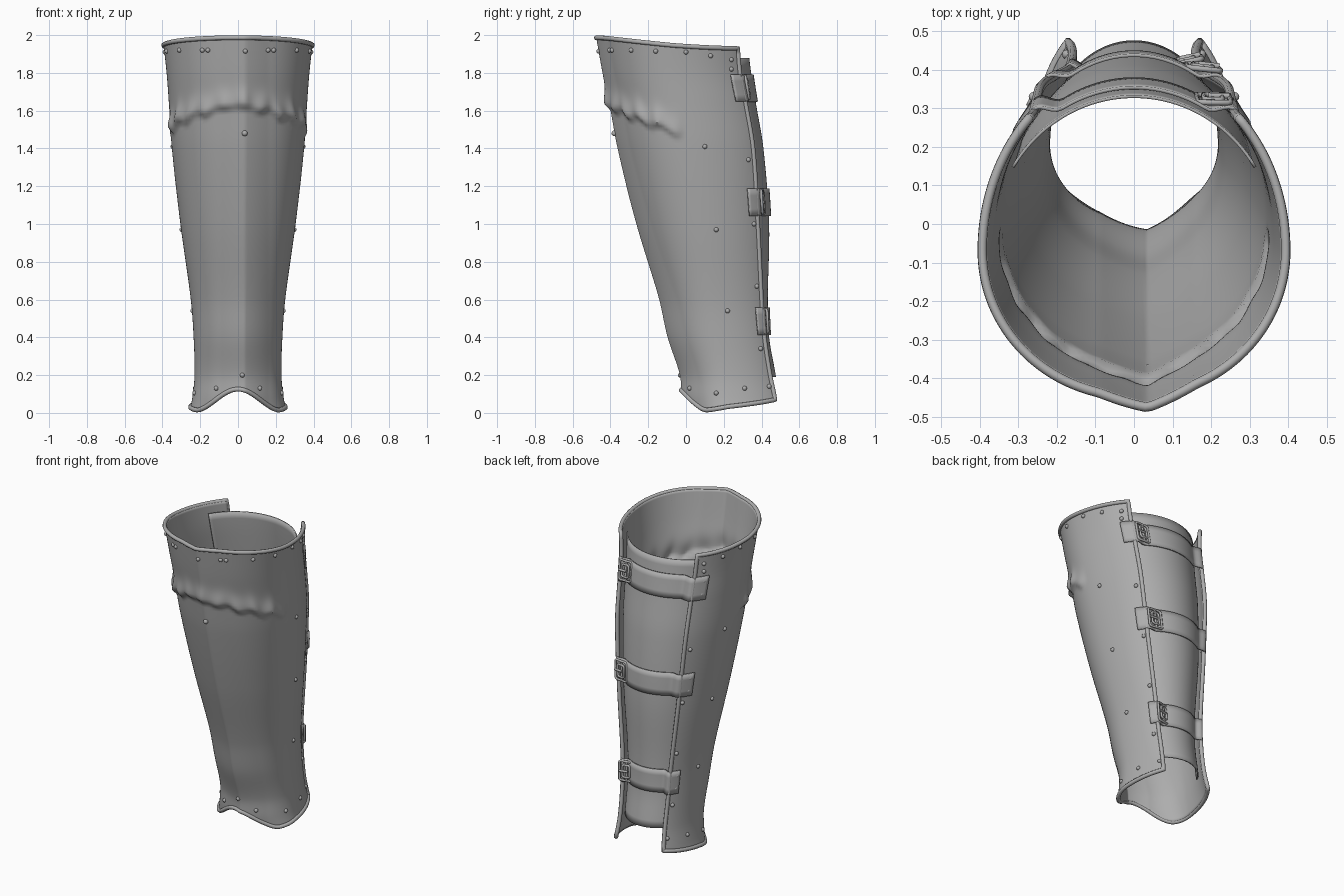
import bpy, math
from mathutils import Vector, Matrix

if "Cube" in bpy.data.objects:
    bpy.data.objects.remove(bpy.data.objects["Cube"])

steel = bpy.data.materials.new("steel grey")
steel.diffuse_color = (0.42, 0.42, 0.42, 1)
steel.use_nodes = True
steel.node_tree.nodes["Principled BSDF"].inputs["Base Color"].default_value = steel.diffuse_color
EDGE = math.radians(136)          # angle from the shin ridge to the plate's rear edges

# height: shin y, widest y, plate edge y, back panel y, half width
ROWS = [(0.0, 0.0, 0.22, 0.485, 0.50, 0.258), (0.08, -0.02, 0.22, 0.47, 0.49, 0.242),
        (0.2, -0.03, 0.21, 0.445, 0.475, 0.23), (0.4, -0.095, 0.18, 0.415, 0.44, 0.235),
        (0.6, -0.14, 0.15, 0.40, 0.433, 0.25), (1.0, -0.26, 0.09, 0.38, 0.44, 0.305),
        (1.4, -0.36, 0.02, 0.355, 0.41, 0.35), (1.64, -0.405, -0.02, 0.315, 0.37, 0.366),
        (1.8, -0.44, -0.05, 0.285, 0.345, 0.378), (2.0, -0.475, -0.07, 0.27, 0.32, 0.40)]


def section(z):
    """Smoothly interpolated section values at height z."""
    z = min(max(z, 0), 1.999)
    i = max(k for k in range(len(ROWS) - 1) if ROWS[k][0] <= z)
    a, b = ROWS[i], ROWS[i + 1]
    p, q = ROWS[max(i - 1, 0)], ROWS[min(i + 2, len(ROWS) - 1)]
    h = b[0] - a[0]
    t = (z - a[0]) / h
    out = []
    for k in range(1, 6):
        m0 = (b[k] - p[k]) / (b[0] - p[0]) * h
        m1 = (q[k] - a[k]) / (q[0] - a[0]) * h
        out.append((2*t**3 - 3*t*t + 1) * a[k] + (t**3 - 2*t*t + t) * m0
                   + (3*t*t - 2*t**3) * b[k] + (t**3 - t*t) * m1)
    return out


def plate_point(a, z):
    yf, yc, ye, yl, w = section(z)
    c = math.cos(a)
    x = w * math.sin(a)
    y = yc - (yc - yf - 0.025) * c if c > 0 else yc + (ye - yc) * c / math.cos(EDGE)
    if c > 0:                     # shin ridge
        y -= 0.03 * max(0, 1 - abs(x - 0.035) / 0.13) ** 1.2
    # crumpled fold below the knee
    s = abs(a) / 1.4
    if s < 1.1:
        d = z - (1.635 - 0.14 * s ** 1.3 + 0.012 * math.sin(a * 17) * min(1, s * 3))
        f = math.exp(-(d / 0.07) ** 2) if d > 0 else max(0, 1 + d / 0.03)
        f *= 0.022 * min(1, (1.1 - s) * 6) * (1 + 0.25 * math.sin(a * 23))
        x += f * math.sin(a)
        y -= f * c
    return Vector((x, y, z))


def panel_point(a, z):
    yf, yc, ye, yl, w = section(z)
    return Vector((0.97 * w * math.sin(a), yc - (yl - yc) * math.cos(a), z))


def strap_point(a, z):
    """Lies on the plate near its edges and on the panel between them."""
    d = math.degrees(abs(a - math.pi))
    t = min(max((d - 30) / 14, 0), 1)
    t = t * t * (3 - 2 * t)
    p = panel_point(a, z).lerp(plate_point(a, z), t)
    _, yc, _, _, _ = section(z)
    return p + Vector((p.x, p.y - yc, 0)).normalized() * 0.012


def bottom(a):
    a = abs(a)
    if a < 1.0:
        return 0.07 + 0.055 * math.cos(math.pi * a / 1.0)
    return 0.015 + 0.055 * ((a - 1.0) / (EDGE - 1.0)) ** 1.3


def top(a):
    return 1.986 - 0.056 * (0.5 - 0.5 * math.cos(a * 180 / 136)) ** 1.1


def finish(ob):
    ob.data.materials.append(steel)
    return ob


def sheet(name, fn, a0, a1, lo, hi, na, nz, thick):
    verts, faces = [], []
    for j in range(nz + 1):
        for i in range(na + 1):
            a = a0 + (a1 - a0) * i / na
            verts.append(fn(a, lo(a) + (hi(a) - lo(a)) * j / nz))
    for j in range(nz):
        for i in range(na):
            k = j * (na + 1) + i
            faces.append((k, k + 1, k + na + 2, k + na + 1))
    me = bpy.data.meshes.new(name)
    me.from_pydata(verts, [], faces)
    ob = bpy.data.objects.new(name, me)
    bpy.context.collection.objects.link(ob)
    mod = ob.modifiers.new("thickness", "SOLIDIFY")
    mod.thickness = thick
    mod.offset = -1
    bpy.context.view_layer.objects.active = ob
    ob.select_set(True)
    bpy.ops.object.shade_smooth_by_angle(angle=math.radians(40))
    ob.select_set(False)
    return finish(ob)


def tube(name, paths, r):
    cu = bpy.data.curves.new(name, "CURVE")
    cu.dimensions = "3D"
    cu.bevel_depth = r
    cu.bevel_resolution = 2
    cu.use_fill_caps = True
    for pts, closed in paths:
        sp = cu.splines.new("POLY")
        sp.points.add(len(pts) - 1)
        for q, p in zip(sp.points, pts):
            q.co = (*p, 1)
        sp.use_cyclic_u = closed
    ob = bpy.data.objects.new(name, cu)
    bpy.context.collection.objects.link(ob)
    return finish(ob)


# shin plate and the panel closing its back
sheet("shin_plate", plate_point, -EDGE, EDGE, bottom, top, 130, 110, 0.012)
sheet("back_panel", panel_point, math.radians(122), math.radians(238),
      lambda a: 0.19, lambda a: 1.88, 40, 40, 0.008)

# rolled rim round the plate
N = 130
angs = [-EDGE + 2 * EDGE * i / N for i in range(N + 1)]
rim = [plate_point(a, bottom(a)) for a in angs]
rim += [plate_point(EDGE, 0.07 + 1.86 * i / 60) for i in range(1, 60)]
rim += [plate_point(a, top(a)) for a in reversed(angs)]
rim += [plate_point(-EDGE, 1.93 - 1.86 * i / 60) for i in range(1, 60)]
tube("rolled_rim", [(rim, True)], 0.0125)

# straps with buckles on the right-hand side
for n, z in enumerate((1.72, 1.115, 0.485), 1):
    sheet(f"strap_{n}", strap_point, math.radians(127), math.radians(236),
          lambda a: z - 0.072, lambda a: z + 0.072, 50, 4, 0.009)
    a = math.radians(147)
    c = strap_point(a, z)
    u = (strap_point(a + 0.06, z) - strap_point(a - 0.06, z)).normalized()
    v = (strap_point(a, z + 0.06) - strap_point(a, z - 0.06)).normalized()
    nrm = u.cross(v).normalized()
    c = c + nrm * 0.014

    def at(s, t, h=0):
        return c + u * s + v * t + nrm * h

    def frame(s0, s1, t, h=0):
        k = 0.008
        return [at(s0 + k, -t, h), at(s1 - k, -t, h), at(s1, -t + k, h), at(s1, t - k, h),
                at(s1 - k, t, h), at(s0 + k, t, h), at(s0, t - k, h), at(s0, -t + k, h)]

    tube(f"buckle_{n}", [(frame(-0.045, 0.04, 0.06), True), (frame(-0.025, 0.022, 0.038, 0.004), True),
                         ([at(0, -0.06), at(0, 0.06)], False),
                         ([at(-0.045, 0, 0.008), at(0.01, 0, 0.008)], False)], 0.0075)


def rivet(name, a, z, r=0.0125):
    bpy.ops.mesh.primitive_uv_sphere_add(segments=12, ring_count=8, radius=r)
    ob = bpy.context.object
    ob.name = name
    ob.location = plate_point(a, z)
    bpy.ops.object.shade_smooth()
    ob.select_set(False)
    finish(ob)


def angle_at(y, z):
    """Angle on the plate whose depth is y."""
    lo, hi = 0.0, EDGE
    for _ in range(30):
        mid = (lo + hi) / 2
        lo, hi = (mid, hi) if plate_point(mid, z).y < y else (lo, mid)
    return lo


# rivets: one on the ridge at three heights, the rest mirrored
for z, r in ((1.915, 0.0125), (1.48, 0.015), (0.2, 0.0125)):
    rivet("ridge_rivet", 0.1, z, r)
SIDE = [(-0.39, 1.92), (-0.29, 1.92), (-0.16, 1.915), (0, 1.91), (0.13, 1.89), (0.24, 1.87),
        (0.24, 1.82), (0.1, 1.41), (0.16, 0.97), (0.22, 0.54), (0.33, 1.34), (0.36, 1.0),
        (0.375, 0.67), (0.395, 0.34), (0.02, 0.13), (0.16, 0.105), (0.31, 0.13), (0.44, 0.14)]
for y, z in SIDE:
    for s in (1, -1):
        rivet("side_rivet", s * angle_at(y, z), z)
for s in (1, -1):
    rivet("top_front_rivet", s * 0.42, 1.92)
# rivets fixing the plain strap ends
for z in (1.72, 1.115, 0.485):
    for dz in (-0.04, 0.04):
        rivet("strap_rivet", -math.radians(128), z + dz, 0.014)
